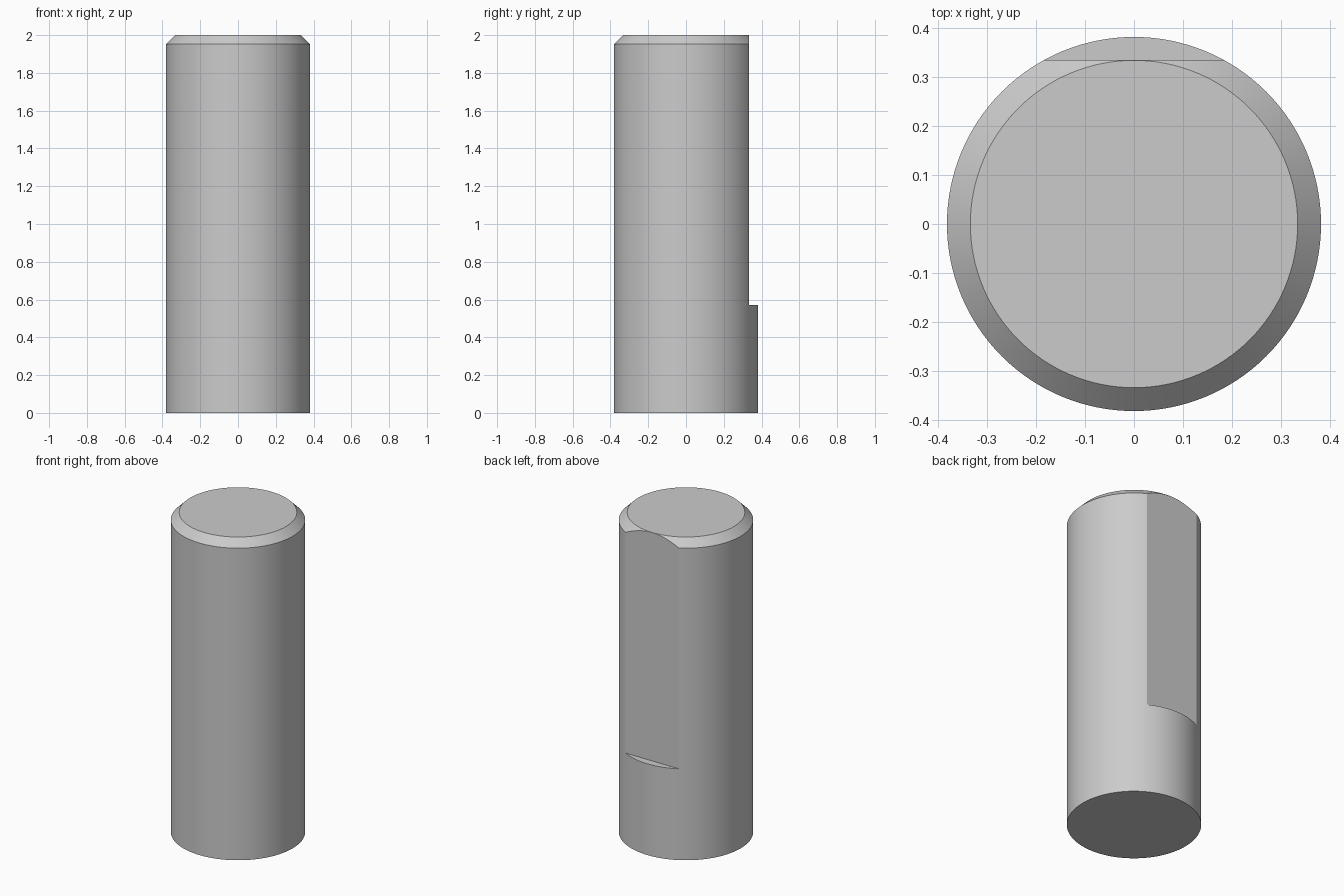
import bpy, bmesh, math
from mathutils import Matrix, Vector

cube = bpy.data.objects.get("Cube")
if cube:
    bpy.data.objects.remove(cube, do_unlink=True)

RADIUS, HEIGHT, CHAMFER = 0.381, 2.0, 0.0476
FLAT_Y, FLAT_Z = 0.3336, 0.571

# Plain grey metal
grey = bpy.data.materials.new("grey_metal")
grey.use_nodes = True
colour = (0.6, 0.6, 0.6, 1.0)
grey.diffuse_color = colour
grey.node_tree.nodes["Principled BSDF"].inputs["Base Color"].default_value = colour


def make_object(name, bm):
    mesh = bpy.data.meshes.new(name)
    bm.to_mesh(mesh)
    bm.free()
    obj = bpy.data.objects.new(name, mesh)
    bpy.context.collection.objects.link(obj)
    mesh.materials.append(grey)
    return obj


# Round pin with a chamfered top rim
bm = bmesh.new()
bmesh.ops.create_cone(bm, cap_ends=True, segments=128, radius1=RADIUS, radius2=RADIUS,
                      depth=HEIGHT, matrix=Matrix.Translation((0, 0, HEIGHT / 2)))
rim = [e for e in bm.edges if all(v.co.z > HEIGHT - 0.01 for v in e.verts)]
bmesh.ops.bevel(bm, geom=rim, offset=CHAMFER, segments=1, affect='EDGES')
pin = make_object("pin", bm)

# Cutter for the flat on the back, open at the top
bm = bmesh.new()
size = Vector((1.0, 0.4, 2.0))
centre = Vector((0, FLAT_Y + size.y / 2, FLAT_Z + size.z / 2))
bmesh.ops.create_cube(bm, size=1, matrix=Matrix.Translation(centre) @ Matrix.Diagonal(size.to_4d()))
cutter = make_object("flat_cutter", bm)
cutter.hide_render = True

cut = pin.modifiers.new("back_flat", 'BOOLEAN')
cut.operation = 'DIFFERENCE'
cut.solver = 'EXACT'
cut.object = cutter
bpy.ops.object.select_all(action='DESELECT')
bpy.context.view_layer.objects.active = pin
pin.select_set(True)
bpy.ops.object.modifier_apply(modifier=cut.name)
bpy.data.objects.remove(cutter, do_unlink=True)

# Smooth round wall with crisp chamfer and flat edges
bpy.ops.object.shade_smooth_by_angle(angle=math.radians(15))
